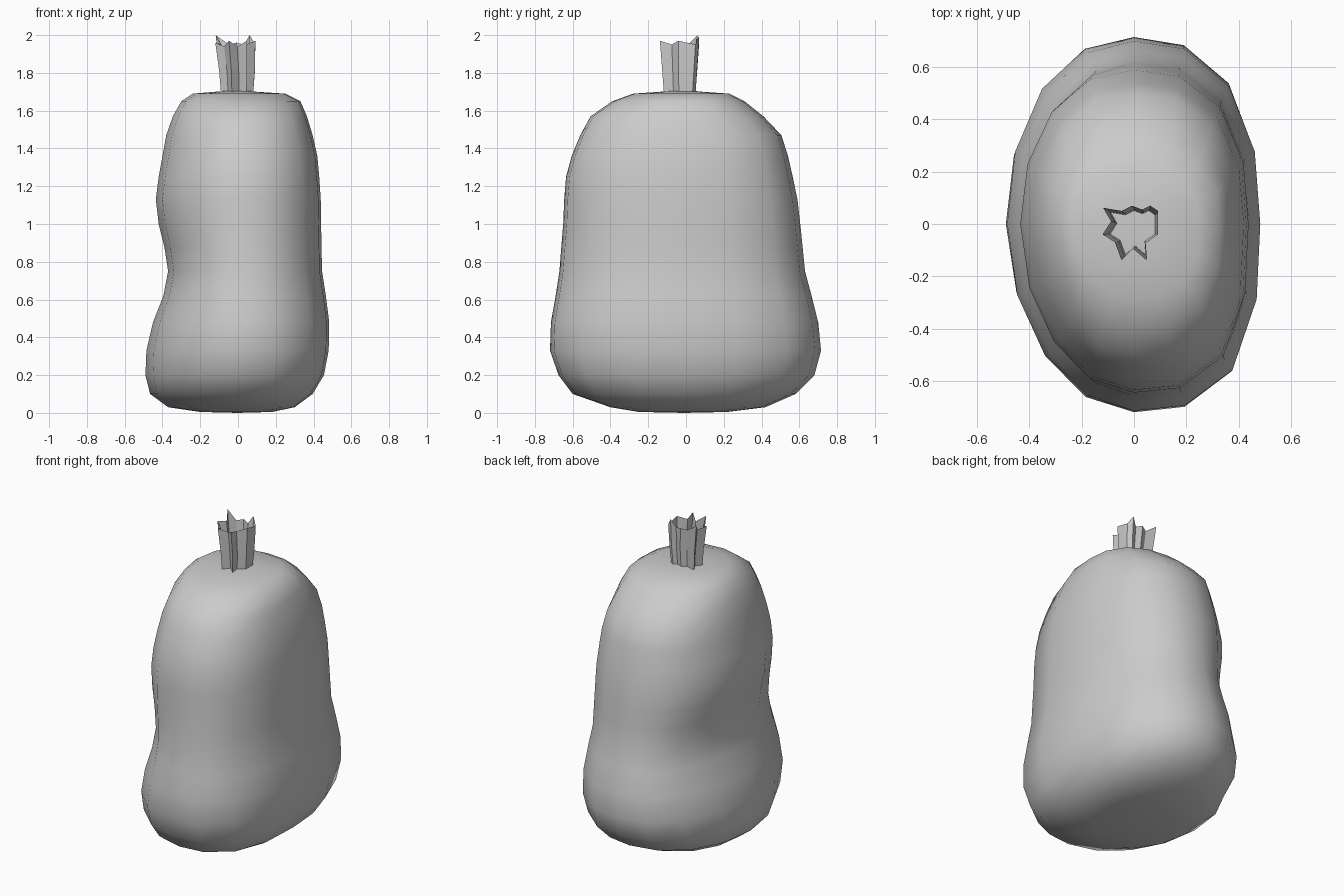
import bpy, bmesh, math

if "Cube" in bpy.data.objects:
    bpy.data.objects.remove(bpy.data.objects["Cube"])

SEG = 16


def loft(name, rings, close_start=False, close_end=False, angle=180):
    """Skin a list of equal-length point rings."""
    bm = bmesh.new()
    loops = [[bm.verts.new(p) for p in ring] for ring in rings]
    n = len(loops[0])
    for a, b in zip(loops, loops[1:]):
        for i in range(n):
            j = (i + 1) % n
            bm.faces.new((a[i], a[j], b[j], b[i]))
    for ok, loop, z in ((close_start, loops[0], 0), (close_end, loops[-1], 1.71)):
        if ok:
            c = bm.verts.new((sum(v.co.x for v in loop) / n,
                              sum(v.co.y for v in loop) / n, z))
            for i in range(n):
                bm.faces.new((loop[i], loop[(i + 1) % n], c))
    bmesh.ops.recalc_face_normals(bm, faces=bm.faces)
    me = bpy.data.meshes.new(name)
    bm.to_mesh(me)
    bm.free()
    ob = bpy.data.objects.new(name, me)
    bpy.context.collection.objects.link(ob)
    bpy.ops.object.select_all(action='DESELECT')
    ob.select_set(True)
    bpy.context.view_layer.objects.active = ob
    bpy.ops.object.shade_smooth_by_angle(angle=math.radians(angle))
    return ob


def sack_ring(z, left, right, front, back):
    """Lopsided rounded oval, fuller towards the front right corner."""
    pts = []
    for i in range(SEG):
        t = 2 * math.pi * i / SEG
        c, s = math.cos(t), math.sin(t)
        if c >= 0:
            n = 2.45 if s >= 0 else 2.8
        else:
            n = 2.15 if s >= 0 else 1.95
        r = (abs(c) ** n + abs(s) ** n) ** (-1 / n)
        pts.append((r * c * (right if c >= 0 else left),
                    r * s * (back if s >= 0 else front), z))
    return pts


# Sagging sack: z, reach to left, right, front, back
profile = [
    (0.005, .20, .18, .25, .22), (0.03, .37, .30, .40, .42),
    (0.10, .465, .395, .60, .58), (0.20, .49, .455, .675, .68),
    (0.33, .485, .48, .72, .715), (0.48, .45, .483, .715, .70),
    (0.62, .395, .465, .69, .665), (0.75, .37, .445, .67, .63),
    (0.88, .39, .442, .66, .617), (1.00, .42, .44, .65, .605),
    (1.13, .435, .438, .645, .59), (1.25, .42, .43, .635, .565),
    (1.36, .40, .42, .605, .54), (1.47, .38, .395, .56, .505),
    (1.57, .345, .365, .505, .41), (1.65, .30, .33, .39, .31),
    (1.69, .24, .25, .28, .23), (1.70, .12, .10, .14, .09),
]
loft("sack_body", [sack_ring(*p) for p in profile], True, True)

# Gathered open neck: pleated outline with a ragged rim (x, y, rim height)
pleats = [
    (.09, -.04, 1.97), (.09, .05, 1.95), (.06, .07, 1.99), (.03, .055, 1.95),
    (-.01, .07, 1.96), (-.05, .05, 1.95), (-.12, .062, 1.99), (-.09, .01, 1.95),
    (-.122, -.04, 1.96), (-.075, -.07, 1.94), (-.05, -.138, 1.97),
    (-.005, -.095, 1.94), (.045, -.138, 1.97), (.04, -.075, 1.95),
]
levels = []
for f in (0, 0.45, 1):
    k = 0.8 + 0.2 * f
    levels.append([((x + .01) * k, (y + .03) * k - .03, 1.685 + (z - 1.685) * f)
                   for x, y, z in pleats])
levels[-1] = [(x - .008, y, 2.0 if z == 1.99 else z) for x, y, z in levels[-1]]
loft("sack_neck", levels, angle=30)
